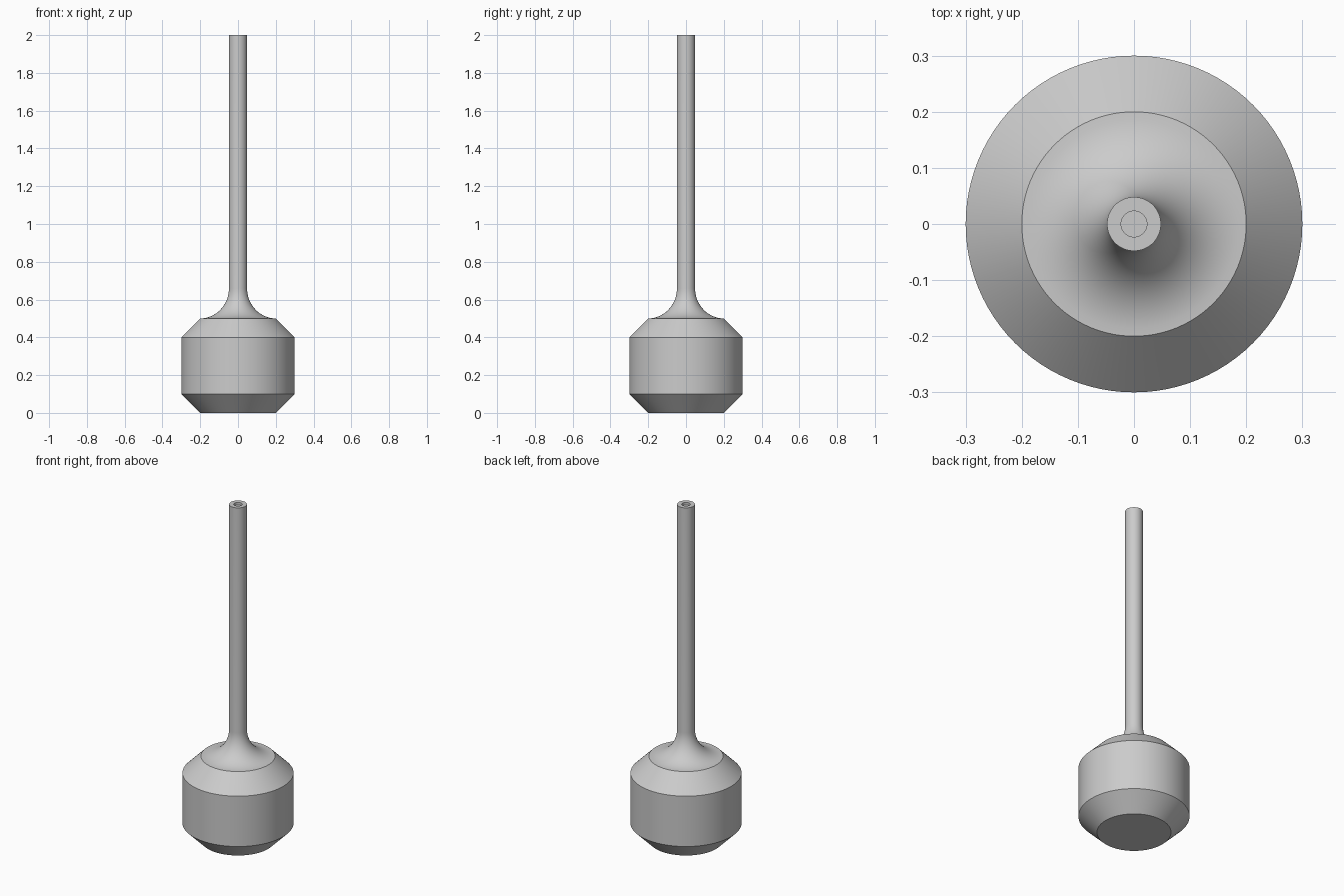
import bpy, bmesh, math

if "Cube" in bpy.data.objects:
    bpy.data.objects.remove(bpy.data.objects["Cube"])

SIDES = 96
grey = bpy.data.materials.new("plain grey")
grey.diffuse_color = (0.6, 0.6, 0.6, 1)
grey.use_nodes = True
grey.node_tree.nodes["Principled BSDF"].inputs["Base Color"].default_value = grey.diffuse_color


def lathe(name, profile):
    """Spin a (radius, z) profile round the z axis; radius 0 ends become poles."""
    bm = bmesh.new()
    verts = [bm.verts.new((r, 0, z)) for r, z in profile]
    edges = [bm.edges.new(pair) for pair in zip(verts, verts[1:])]
    bmesh.ops.spin(bm, geom=verts + edges, cent=(0, 0, 0), axis=(0, 0, 1),
                   angle=math.tau, steps=SIDES, use_duplicate=False)
    bmesh.ops.remove_doubles(bm, verts=bm.verts, dist=1e-5)
    bmesh.ops.recalc_face_normals(bm, faces=bm.faces)
    mesh = bpy.data.meshes.new(name)
    bm.to_mesh(mesh)
    bm.free()
    obj = bpy.data.objects.new(name, mesh)
    bpy.context.collection.objects.link(obj)
    mesh.materials.append(grey)
    bpy.ops.object.select_all(action='DESELECT')
    obj.select_set(True)
    bpy.context.view_layer.objects.active = obj
    bpy.ops.object.shade_smooth_by_angle(angle=math.radians(30))
    return obj


# chamfered head at the base
profile = [(0, 0), (0.2, 0), (0.3, 0.1), (0.3, 0.4), (0.2, 0.5)]

# concave quarter-round flare into the stem
STEM = 0.048
for i in range(1, 17):
    a = math.radians(90) * i / 16
    profile.append((0.2 - (0.2 - STEM) * math.sin(a), 0.5 + 0.16 * (1 - math.cos(a))))

# stem with a small shallow socket in its tip
profile += [(STEM, 2), (0.023, 2), (0.023, 1.985), (0, 1.985)]

lathe("plunger_body", profile)
